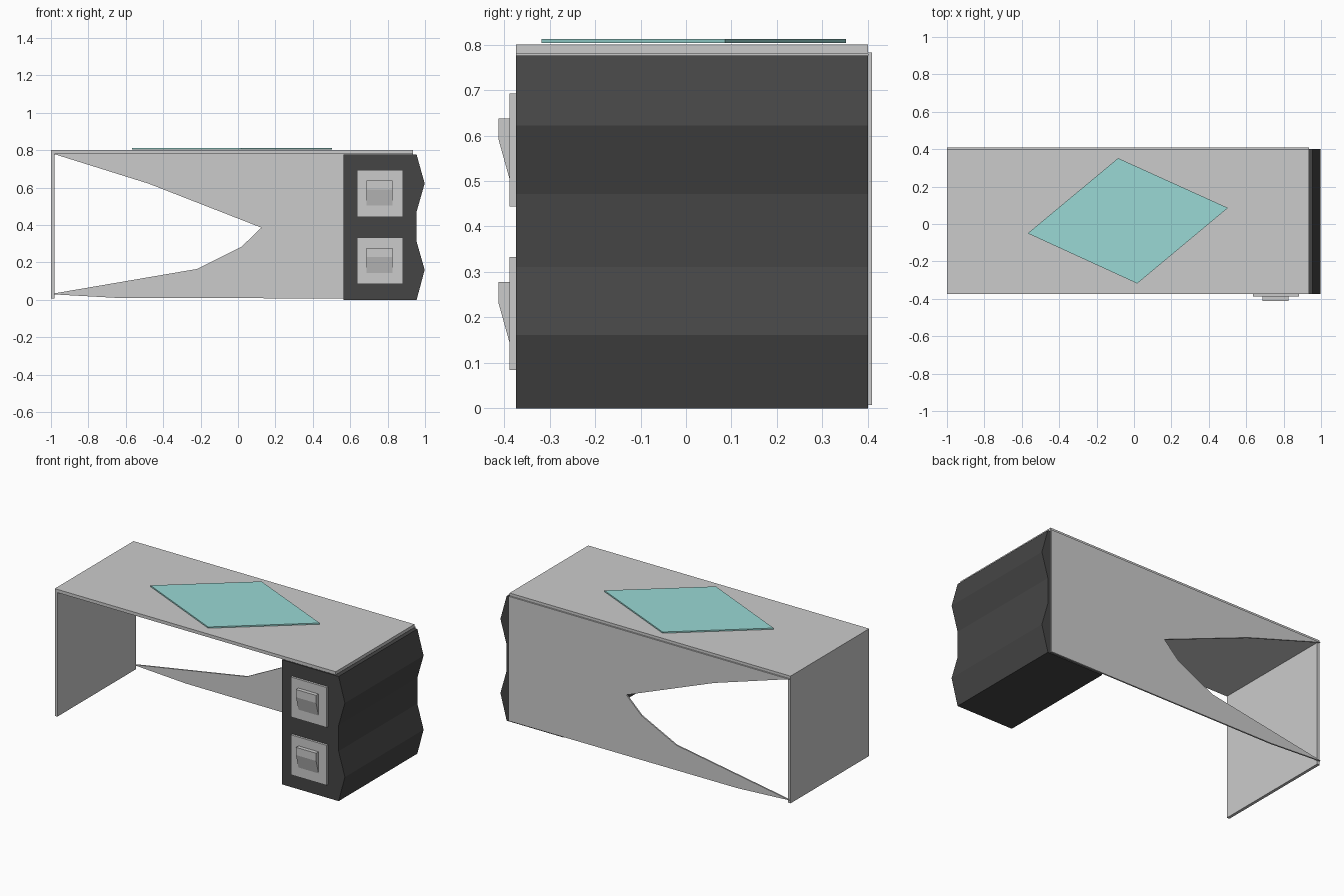
import bpy, bmesh
from mathutils import Vector

if "Cube" in bpy.data.objects:
    bpy.data.objects.remove(bpy.data.objects["Cube"])


def material(name, color):
    m = bpy.data.materials.new(name)
    m.diffuse_color = color
    m.use_nodes = True
    m.node_tree.nodes["Principled BSDF"].inputs["Base Color"].default_value = m.diffuse_color
    return m


def prism(name, profile, axis, lo, hi, mat=None):
    """Extrude a 2D outline along an axis (outline in the other two axes, in order)."""
    def place(p, d):
        c = list(p)
        c.insert(axis, d)
        return Vector(c)
    bm = bmesh.new()
    face = bm.faces.new([bm.verts.new(place(p, lo)) for p in profile])
    ext = bmesh.ops.extrude_face_region(bm, geom=[face])
    shift = Vector((0, 0, 0))
    shift[axis] = hi - lo
    bmesh.ops.translate(bm, vec=shift,
                        verts=[v for v in ext["geom"] if isinstance(v, bmesh.types.BMVert)])
    bmesh.ops.recalc_face_normals(bm, faces=bm.faces)
    me = bpy.data.meshes.new(name)
    bm.to_mesh(me)
    bm.free()
    ob = bpy.data.objects.new(name, me)
    bpy.context.collection.objects.link(ob)
    if mat:
        me.materials.append(mat)
    return ob


def box(name, x, y, z, mat=None):
    return prism(name, [(x[0], y[0]), (x[1], y[0]), (x[1], y[1]), (x[0], y[1])], 2, *z, mat)


dark = material("dark_grey", (0.06, 0.06, 0.06, 1))
cyan = material("pale_cyan", (0.32, 0.69, 0.66, 1))
FRONT, BACK = -0.374, 0.4

# Desk top and left side leg
box("desk_top", (-1, 0.935), (FRONT, BACK), (0.78, 0.8))
box("left_leg", (-1, -0.982), (FRONT, BACK), (0.008, 0.78))

# Back panel with a swept, pointed opening
prism("back_panel", [(-1, 0.783), (-0.985, 0.78), (-0.48, 0.622), (0.125, 0.386),
                     (0.02, 0.285), (-0.22, 0.165), (-0.985, 0.034), (-1, 0.03),
                     (-0.64, 0.01), (0.935, 0.007), (0.935, 0.783)], 1, 0.4, 0.409)

# Cabinet with a rippled right side
prism("cabinet", [(0.565, 0), (0.955, 0), (0.998, 0.161), (0.955, 0.311),
                  (0.955, 0.472), (0.998, 0.622), (0.955, 0.776), (0.565, 0.776)],
      1, FRONT, BACK, dark)

# Drawer fronts with wedge handles
for label, z in (("lower", 0.084), ("upper", 0.444)):
    box(label + "_drawer_front", (0.636, 0.882), (-0.388, FRONT), (z, z + 0.249))
    prism(label + "_drawer_handle",
          [(-0.387, z + 0.194), (-0.412, z + 0.194), (-0.412, z + 0.146), (-0.387, z + 0.056)],
          0, 0.688, 0.826)

# Diamond desk mat
prism("desk_mat", [(-0.568, -0.05), (0.017, -0.318), (0.502, 0.086), (-0.085, 0.352)],
      2, 0.804, 0.812, cyan)
